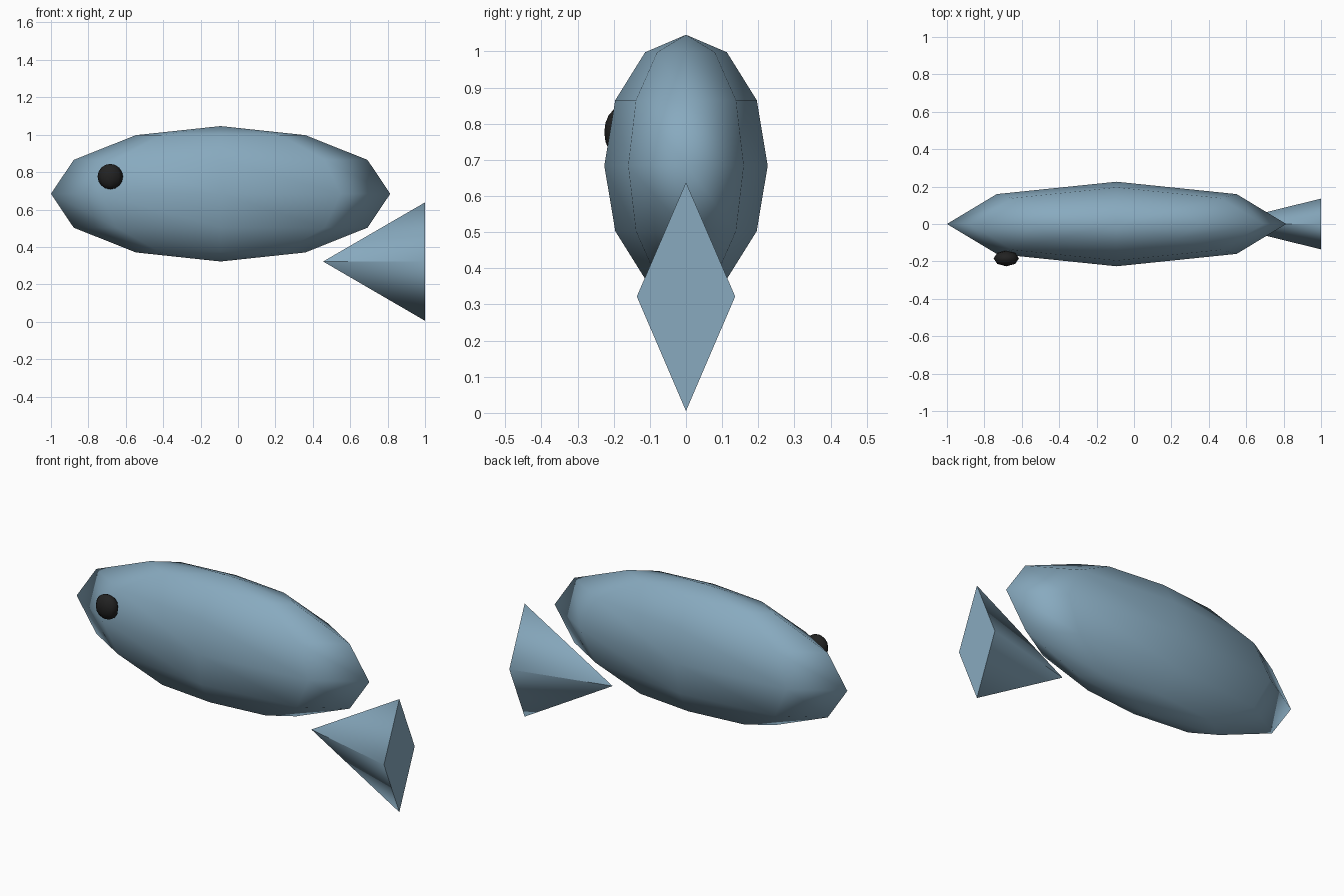
import bpy
import bmesh
from math import pi
from mathutils import Matrix, Vector

if "Cube" in bpy.data.objects:
    bpy.data.objects.remove(bpy.data.objects["Cube"], do_unlink=True)


def material(name, rgb):
    mat = bpy.data.materials.new(name)
    mat.use_nodes = True
    mat.diffuse_color = (*rgb, 1)
    mat.node_tree.nodes["Principled BSDF"].inputs["Base Color"].default_value = (*rgb, 1)
    return mat


def finish(name, bm, mat):
    bmesh.ops.recalc_face_normals(bm, faces=bm.faces)
    for face in bm.faces:
        face.smooth = True
    mesh = bpy.data.meshes.new(name)
    bm.to_mesh(mesh)
    bm.free()
    mesh.materials.append(mat)
    obj = bpy.data.objects.new(name, mesh)
    bpy.context.collection.objects.link(obj)
    return obj


def ellipsoid(name, centre, radii, segments, rings, mat):
    bm = bmesh.new()
    bmesh.ops.create_uvsphere(bm, u_segments=segments, v_segments=rings, radius=1,
                              matrix=Matrix.Translation(centre) @ Matrix.Diagonal((*radii, 1)))
    return finish(name, bm, mat)


blue = material("slate blue", (0.246, 0.402, 0.521))
black = material("soft black", (0.016, 0.016, 0.016))

# Body and its single eye
ellipsoid("body", (-0.093, 0, 0.684), (0.907, 0.226, 0.362), 8, 6, blue)
ellipsoid("eye", (-0.683, -0.184, 0.776), (0.068, 0.042, 0.068), 8, 8, black)

# Tail: four-sided cone, with separate tips and cap to keep those creases crisp
bm = bmesh.new()
tip = Vector((0.455, 0, 0.322))
corners = [Vector((1, y, z)) for y, z in
           ((0, 0.638), (-0.136, 0.322), (0, 0.005), (0.136, 0.322))]
rim = [bm.verts.new(c) for c in corners]
for i in range(4):
    bm.faces.new((rim[i], rim[(i + 1) % 4], bm.verts.new(tip)))
bm.faces.new([bm.verts.new(c) for c in corners])
bm.normal_update()
middle = Vector((0.85, 0, 0.322))
for face in bm.faces:
    if face.normal.dot(face.calc_center_median() - middle) < 0:
        face.normal_flip()
for face in bm.faces:
    face.smooth = True
mesh = bpy.data.meshes.new("tail")
bm.to_mesh(mesh)
bm.free()
mesh.materials.append(blue)
bpy.context.collection.objects.link(bpy.data.objects.new("tail", mesh))
